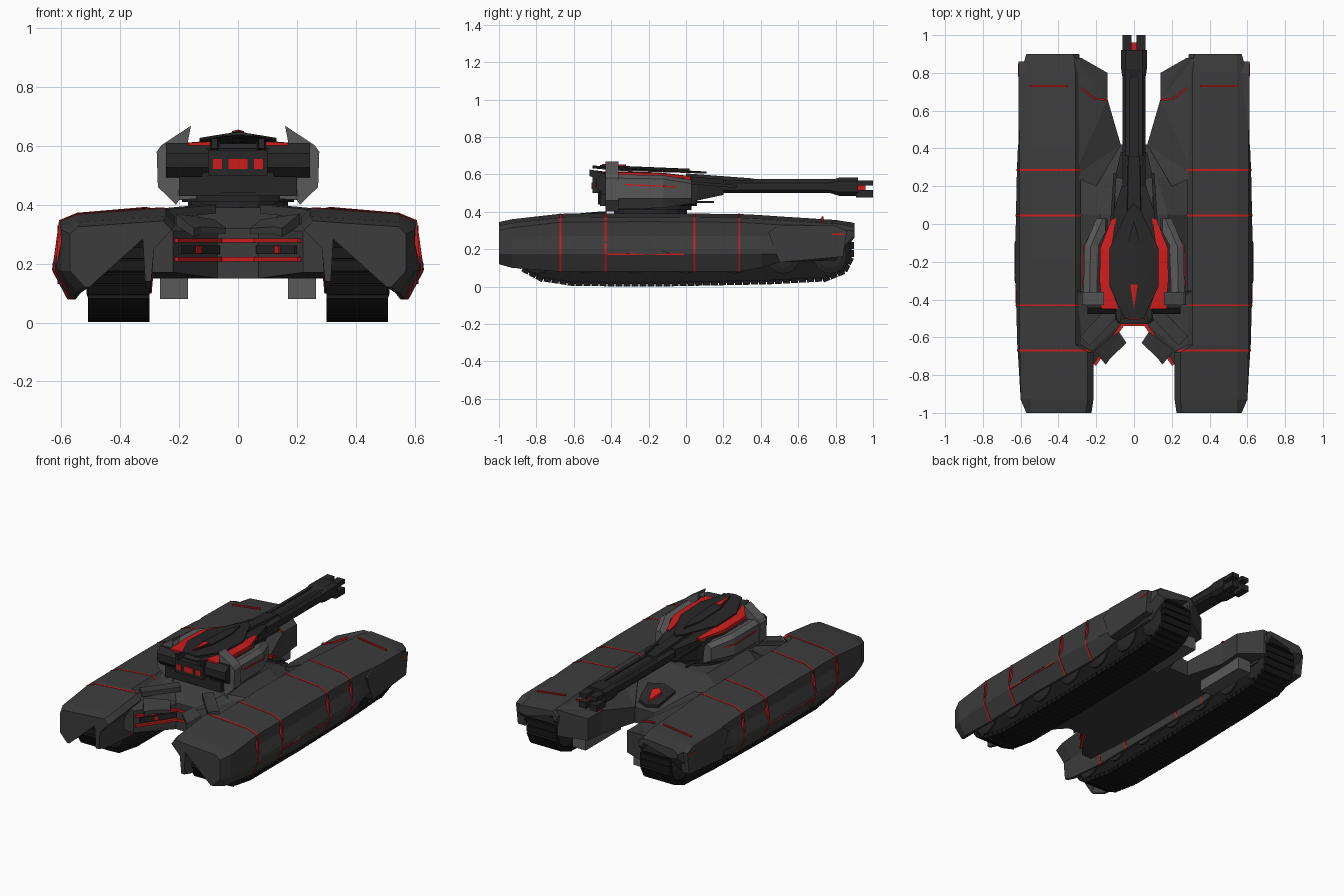
import bpy, bmesh, math
from mathutils import Vector

if "Cube" in bpy.data.objects:
    bpy.data.objects.remove(bpy.data.objects["Cube"])


def material(name, rgb):
    m = bpy.data.materials.new(name)
    m.diffuse_color = (*rgb, 1)
    m.use_nodes = True
    m.node_tree.nodes["Principled BSDF"].inputs["Base Color"].default_value = m.diffuse_color
    return m


ARMOR = material("armor", (.045, .045, .045))
DARK = material("dark_steel", (.02, .02, .021))
TREAD = material("tread", (.009, .009, .009))
LIGHT = material("light_steel", (.10, .10, .10))
RED = material("red", (.62, .012, .012))


def lofts(name, pieces, mat, mirror=False):
    """Each piece is a list of equal-length rings of 3D points, joined and capped."""
    bm = bmesh.new()
    for rings in pieces:
        vs = [[bm.verts.new(p) for p in r] for r in rings]
        n = len(vs[0])
        for a, b in zip(vs, vs[1:]):
            for i in range(n):
                j = (i + 1) % n
                bm.faces.new((a[i], a[j], b[j], b[i]))
        bm.faces.new(vs[0][::-1])
        bm.faces.new(vs[-1])
    bmesh.ops.triangulate(bm, faces=[f for f in bm.faces if len(f.verts) > 4])
    bmesh.ops.recalc_face_normals(bm, faces=bm.faces)
    me = bpy.data.meshes.new(name)
    bm.to_mesh(me)
    bm.free()
    me.materials.append(mat)
    ob = bpy.data.objects.new(name, me)
    bpy.context.collection.objects.link(ob)
    if mirror:
        ob.modifiers.new("Mirror", 'MIRROR').use_mirror_merge = False
    return ob


def box_rings(x0, x1, y0, y1, z0, z1):
    return [[(x0, y, z0), (x1, y, z0), (x1, y, z1), (x0, y, z1)] for y in (y0, y1)]


def box(name, dims, mat, mirror=False):
    return lofts(name, [box_rings(*dims)], mat, mirror)


def plan(name, pts, mat, mirror=True):
    """Plan outline; points are (x, y, z_bottom, z_top)."""
    return lofts(name, [[[(p[0], p[1], p[k]) for p in pts] for k in (2, 3)]], mat, mirror)


def beam(name, a, b, w, h, mat, mirror=True):
    a, b = Vector(a), Vector(b)
    s = (b - a).cross(Vector((0, 0, 1))).normalized() * w / 2
    u = Vector((0, 0, h / 2))
    return lofts(name, [[[p - s - u, p + s - u, p + s + u, p - s + u] for p in (a, b)]], mat, mirror)


def both(half):
    """Complete a right-hand (x, z) half outline with its reflection."""
    return half + [(-x, z) for x, z in reversed(half)]


def along_y(stations):
    return [[(x, y, z) for x, z in sec] for y, sec in stations]


# Side pod armour: stations of y, inner x, outer x, top z, skirt bottom z
POD = [(-1, .225, .57, .345, .12), (-.93, .215, .60, .36, .10), (-.68, .215, .615, .388, .08),
       (-.64, .28, .618, .39, .08), (-.2, .28, .63, .392, .08), (.285, .28, .62, .388, .08),
       (.4, .28, .615, .382, .10), (.5, .28, .605, .375, .13), (.8, .28, .60, .356, .14),
       (.9, .29, .57, .34, .26)]


def pod_section(y, grow=0.0):
    for a, b in zip(POD, POD[1:]):
        if a[0] <= y <= b[0]:
            t = (y - a[0]) / (b[0] - a[0])
            xi, xo, zt, zb = [p + (q - p) * t for p, q in zip(a[1:], b[1:])]
            break
    lim = lambda z, d: max(z, zb + d)
    sec = [(xi, zt - .03), (xi + .03, zt), (.545, zt - .02), (min(xo, .605), zt - .045),
           (min(xo, .60), lim(.27, .02)), (xo, lim(.2, .015)), (xo, lim(.175, .01)),
           (xo - .05, zb), (xo - .065, zb), (min(.55, xo - .03), lim(.21, .01)),
           (.52, lim(.26, .02)), (.512, .308), (.325, .308), (.315, zb + .02),
           (.295, zb + .02), (max(xi, .285), lim(.25, .03))]
    k = 1 + grow
    return [(.42 + (x - .42) * k, .25 + (z - .25) * k) for x, z in sec]


lofts("pod_armor", [along_y([(s[0], pod_section(s[0])) for s in POD])], ARMOR, True)
lofts("pod_seams", [along_y([(y + d, pod_section(y + d, .014)) for d in (-.005, .005)])
                    for y in (-.67, -.43, .045, .285)], RED, True)
beam("front_seam", (.35, .73, .371), (.55, .73, .344), .01, .008, RED)

# Side skirt details
lofts("side_wedge", [[[(.60, -.43, .175), (.60, 0, .175), (.60, -.2, .26)],
                      [(.632, -.3, .178), (.632, -.1, .178), (.625, -.2, .215)]]], ARMOR, True)
box("side_wedge_light", (.60, .628, -.42, -.01, .168, .176), RED, True)
lofts("front_side_panel", [[[(x, y, z) for y, z in ((.44, .29), (.5, .33), (.8, .325), (.86, .3),
                                                    (.84, .16), (.5, .13))] for x in (.56, .612)]], ARMOR, True)
box("front_side_light", (.58, .614, .78, .85, .277, .285), RED, True)

# Tracks: closed path in (y, z), sampled into separate links
PATH = [(-.84, .30), (-.905, .27), (-.915, .17), (-.87, .09), (-.78, .042), (-.6, .014), (-.1, .013),
        (.45, .024), (.75, .04), (.85, .08), (.885, .15), (.885, .24), (.83, .30)]
loop = [Vector((0, *p)) for p in PATH + PATH[:1]]
lengths = [(b - a).length for a, b in zip(loop, loop[1:])]
N = 92
step = sum(lengths) / N
links = []
for i in range(N):
    d = (i + .5) * step
    for a, b, l in zip(loop, loop[1:], lengths):
        if d <= l:
            break
        d -= l
    t = (b - a).normalized()
    n = Vector((0, -t.z, t.y)) * .012
    c, t = a + t * d, t * step * .44
    links.append([[Vector((x, 0, 0)) + p for p in (c - t - n, c + t - n, c + t + n, c - t + n)]
                  for x in (.30, .51)])
lofts("track_links", links, TREAD, True)
lofts("track_core", [[[(x, y, z) for y, z in PATH] for x in (.315, .495)]], TREAD, True)
lofts("track_wheels", [[[(x, y + r * math.cos(a * math.pi / 8), .16 + r * math.sin(a * math.pi / 8))
                         for a in range(16)] for x, r in ((.305, .09), (.505, .09), (.515, .06))]
                       for y in (-.79, -.53, -.27, 0, .26, .52, .77)], DARK, True)


# Central hull
def hull_section(w, top, zt):
    return both([(top, zt), (w, min(.3, zt - .03)), (w, .15)])


lofts("hull_core", [along_y([(-.53, hull_section(.09, .07, .32)), (-.4, hull_section(.3, .18, .39)),
                             (.05, hull_section(.3, .18, .388)), (.25, hull_section(.3, .12, .32)),
                             (.42, hull_section(.08, .06, .25))])], ARMOR)
plan("hull_rear_wing", [(.07, -.53, .15, .31), (.22, -.75, .17, .31), (.32, -.75, .17, .36),
                        (.32, -.35, .15, .385), (.15, -.38, .15, .385)], ARMOR)
plan("hull_front_wing", [(.07, .42, .15, .25), (.14, .66, .15, .30), (.14, .8, .16, .30),
                         (.28, .88, .18, .345), (.32, .88, .18, .345), (.32, .25, .15, .38),
                         (.2, .2, .15, .34)], ARMOR)
box("front_underframe", (.17, .265, .42, .78, .08, .16), LIGHT, True)
plan("rear_flap", [(.04, -.63, .30, .32), (.08, -.57, .32, .35), (.21, -.67, .33, .37),
                   (.15, -.745, .29, .32), (.125, -.71, .30, .325)], ARMOR)
beam("rear_flap_arm", (.1, -.45, .385), (.26, -.62, .37), .07, .03, ARMOR)
for z in (.278, .215):
    beam("rear_light_side", (.06, -.53, z), (.21, -.745, z), .02, .014, RED)
    box("rear_light_center", (-.07, .07, -.54, -.52, z - .007, z + .007), RED)
beam("rear_vent", (.07, -.535, .247), (.2, -.72, .247), .02, .03, DARK)
beam("rear_lamp", (.135, -.63, .247), (.15, -.652, .247), .03, .024, RED)
plan("nose_panel", [(0, .22, .27, .345), (.1, .25, .27, .335), (.07, .38, .22, .285), (0, .4, .22, .275)], DARK)
plan("nose_light", [(0, .27, .3, .338), (.035, .3, .3, .33), (0, .38, .25, .297)], RED)
beam("front_wing_seam_inner", (.14, .655, .303), (.21, .665, .325), .01, .012, RED)
beam("front_wing_seam_outer", (.21, .665, .325), (.28, .72, .357), .01, .012, RED)

# Turret base and body
lofts("turret_ring", [[[(r * math.cos(a * math.pi / 8), -.19 + 1.15 * r * math.sin(a * math.pi / 8), z)
                        for a in range(16)] for r, z in ((.17, .38), (.17, .41), (.19, .41), (.19, .44))]], DARK)
plan("turret_body", [(0, .06, .43, .585), (.1, .05, .44, .58), (.19, -.11, .43, .585),
                     (.20, -.36, .43, .59), (.12, -.46, .44, .59), (0, -.47, .44, .59)], DARK)
plan("turret_red_strip", [(.095, .03, .57, .59), (.12, .025, .57, .59), (.18, -.13, .58, .605),
                          (.182, -.3, .58, .61), (.17, -.45, .58, .61), (.085, -.45, .58, .615),
                          (.12, -.33, .58, .615), (.12, -.14, .58, .61)], RED)
plan("turret_top_plate", [(0, .11, .605, .615), (.035, .07, .605, .615), (.13, -.13, .612, .62),
                          (.13, -.33, .617, .627), (.05, -.5, .632, .64), (0, -.5, .636, .647)], DARK)
plan("turret_top_spine", [(0, .02, .61, .63), (.03, -.1, .61, .632), (.035, -.3, .62, .642),
                          (0, -.46, .63, .65)], DARK)
plan("turret_top_mark", [(0, -.45, .64, .655), (.02, -.32, .63, .65), (0, -.32, .63, .652)], RED)


# Turret side armour and upright fins
def cheek(dx, dz):
    return [(.15, .575 - dz), (.235 - dx, .60 - dz), (.268 - dx, .58 - dz), (.268 - dx, .47),
            (.22 - dx, .415 + dz), (.14, .42 + dz)]


lofts("turret_cheek", [along_y([(-.38, cheek(0, 0)), (-.12, cheek(.005, .005)), (.03, cheek(.07, .03))])],
      LIGHT, True)
beam("cheek_light", (.266, -.33, .546), (.262, -.12, .536), .012, .007, RED)
beam("cheek_light_front", (.262, -.12, .536), (.2, .0, .53), .012, .007, RED)
FIN = [(.16, .668), (.26, .602), (.276, .58), (.272, .46), (.21, .40), (.195, .425), (.252, .475),
       (.255, .575), (.17, .645)]
lofts("turret_fin", [along_y([(-.43, FIN), (-.36, FIN)])], LIGHT, True)

# Turret rear machinery
lofts("rear_drum", [[[(x, -.42 + .062 * math.cos(a * math.pi / 4 + .39), .55 + .062 * math.sin(a * math.pi / 4 + .39))
                      for a in range(8)] for x in (-.245, .245)]], DARK)
box("rear_lower_block", (-.2, .2, -.46, -.3, .43, .495), DARK)
box("rear_housing", (-.1, .1, -.50, -.38, .50, .585), DARK)
box("rear_housing_light", (.055, .085, -.505, -.49, .522, .556), RED, True)
box("rear_center_light", (-.033, .033, -.505, -.49, .522, .556), RED)
plan("rear_spike", [(.06, -.4, .56, .61), (.1, -.4, .56, .60), (.09, -.515, .59, .625), (.07, -.515, .59, .625)], DARK)

# Gun: mantlet, barrel, cover, muzzle and side rods
plan("mantlet", [(0, .2, .49, .575), (.065, .2, .49, .575), (.11, .06, .46, .585), (.11, -.02, .45, .585),
                 (0, -.02, .45, .59)], DARK)
BARREL = both([(.04, .568), (.06, .555), (.06, .515), (.045, .50)])
lofts("barrel", [along_y([(.05, BARREL), (.82, BARREL)])], DARK)
lofts("barrel_cover", [along_y([(.0, both([(.035, .605), (.045, .55)])),
                                (.36, both([(.03, .578), (.035, .55)]))])], DARK)
lofts("barrel_rail", [along_y([(y, [(.025, .56), (.025, .576), (.045, .576), (.055, .56)])
                               for y in (.36, .8)])], DARK, True)
MUZ = both([(.045, .582), (.068, .565), (.068, .505), (.045, .485)])
lofts("muzzle", [along_y([(.77, BARREL), (.82, MUZ), (.92, MUZ)])], DARK)
box("muzzle_prong_upper", (.012, .062, .91, 1.0, .54, .568), DARK, True)
box("muzzle_prong_lower", (.012, .062, .91, 1.0, .475, .515), DARK, True)
box("muzzle_glow", (-.03, .03, .9, .96, .515, .545), RED)
beam("side_rod", (.11, -.02, .452), (.105, .15, .452), .014, .01, DARK)
beam("side_rod_upper", (.12, -.03, .56), (.10, .27, .535), .016, .016, DARK)
